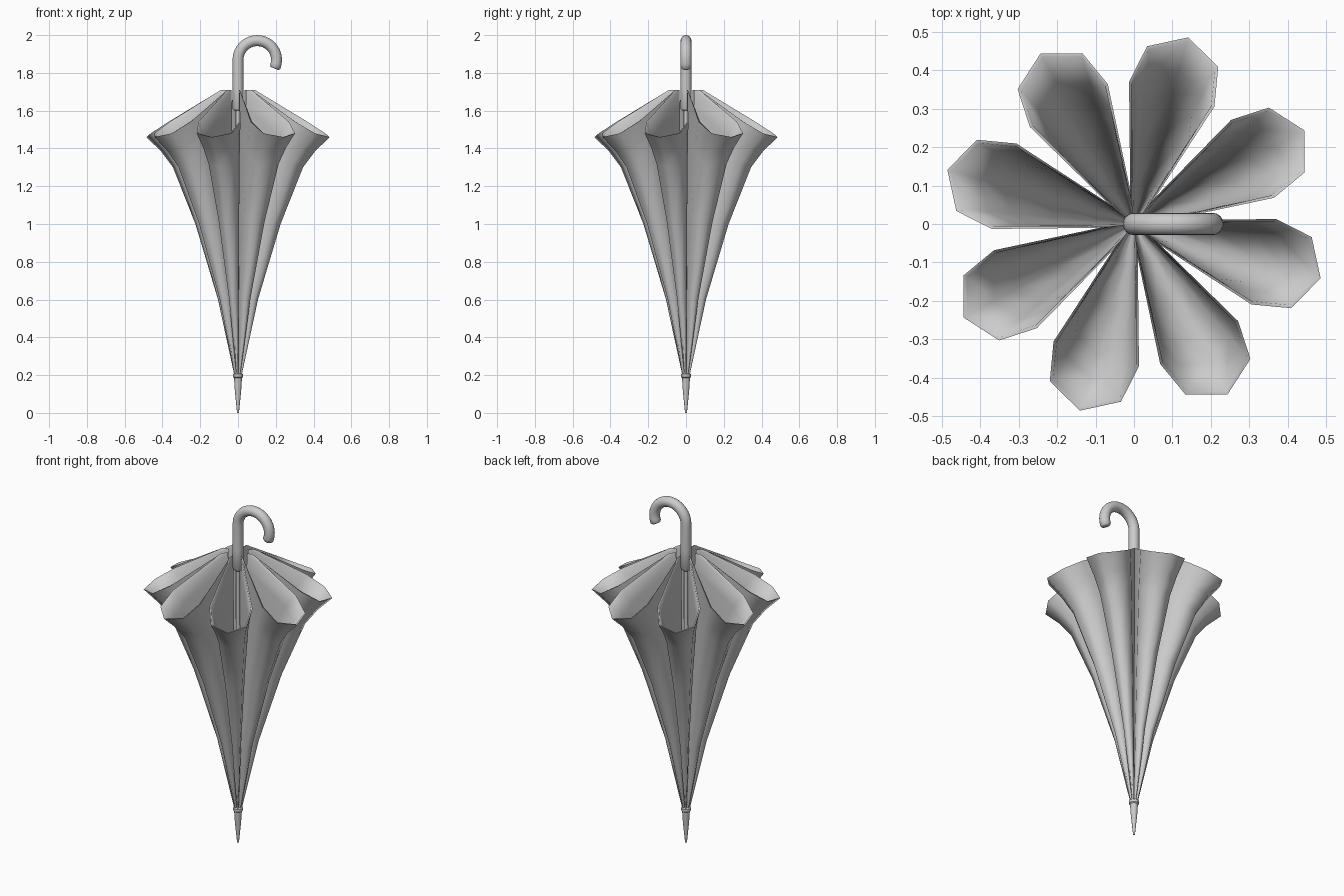
import bpy, bmesh, math
from mathutils import Vector

cube = bpy.data.objects.get("Cube")
if cube:
    bpy.data.objects.remove(cube)

grey = bpy.data.materials.new("plain_grey")
grey.use_nodes = True
COLOUR = (0.6, 0.6, 0.6, 1)
grey.diffuse_color = COLOUR
grey.node_tree.nodes["Principled BSDF"].inputs["Base Color"].default_value = COLOUR


def finish(name, bm, angle):
    """Turn a bmesh into a smooth-shaded object."""
    bmesh.ops.recalc_face_normals(bm, faces=bm.faces)
    mesh = bpy.data.meshes.new(name)
    bm.to_mesh(mesh)
    bm.free()
    mesh.materials.append(grey)
    obj = bpy.data.objects.new(name, mesh)
    bpy.context.collection.objects.link(obj)
    bpy.ops.object.select_all(action='DESELECT')
    obj.select_set(True)
    bpy.context.view_layer.objects.active = obj
    bpy.ops.object.shade_smooth_by_angle(angle=math.radians(angle))
    return obj


def bridge(bm, a, b):
    """Join two closed loops of equal length with quads."""
    n = len(a)
    for i in range(n):
        bm.faces.new((a[i], a[(i + 1) % n], b[(i + 1) % n], b[i]))


def turned(name, profile, sides=16):
    """Solid of revolution from (radius, height) points."""
    bm = bmesh.new()
    loops = [[bm.verts.new((r * math.cos(k * math.tau / sides),
                            r * math.sin(k * math.tau / sides), z))
              for k in range(sides)] for r, z in profile]
    for a, b in zip(loops, loops[1:]):
        bridge(bm, a, b)
    bm.faces.new(loops[0])
    bm.faces.new(loops[-1])
    return finish(name, bm, 40)


# Canopy: eight scalloped folds, each with a tip, two shoulders, two sides and a valley
LOBES = 8
FIRST = -16.2
# angle from lobe axis, rim radius, rim height, inner angle, inner radius
COLUMNS = [(-18.2, 0.37, 1.54, -17.0, 0.366),
           (-12, 0.463, 1.48, -11.4, 0.455),
           (0, 0.505, 1.46, 0, 0.495),
           (12, 0.463, 1.48, 11.4, 0.455),
           (18.2, 0.37, 1.54, 17.0, 0.366),
           (22.5, 0.09, 1.71, 22.5, 0.055)]
# fraction of height above the ferrule, fraction of rim radius for lobes and valleys
ROWS = [(0, 0.04, 0.13), (0.32, 0.22, 0.42), (0.635, 0.465, 0.7),
        (0.873, 0.71, 0.9), (0.94, 0.84, 0.95), (1, 1, 1)]
BASE = 0.2


def canopy_loop(bm, row, inner):
    height, lobe_scale, valley_scale = row
    loop = []
    for k in range(LOBES):
        for ang, rad, top, ang_in, rad_in in COLUMNS:
            scale = valley_scale if rad < 0.1 else lobe_scale
            a = math.radians(FIRST + k * 360 / LOBES + (ang_in if inner else ang))
            r = scale * (rad_in if inner else rad)
            loop.append(bm.verts.new((r * math.cos(a), r * math.sin(a),
                                      BASE + height * (top - BASE))))
    return loop


bm = bmesh.new()
outside = [canopy_loop(bm, row, False) for row in ROWS]
inside = [canopy_loop(bm, row, True) for row in ROWS]
sheet = outside + inside[::-1]
for a, b in zip(sheet, sheet[1:] + sheet[:1]):
    bridge(bm, a, b)
finish("canopy", bm, 70)

# Ferrule and shaft
turned("ferrule", [(0.005, 0), (0.008, 0.03), (0.017, 0.12), (0.021, 0.185),
                   (0.027, 0.19), (0.027, 0.205), (0.012, 0.215)])
turned("shaft", [(0.012, 0.15), (0.012, 1.66)])

# Hooked handle: straight grip, then an arc that curls over, with a rounded end
HOOK, TUBE, SIDES = 0.102, 0.029, 16
centre = Vector((HOOK, 0, 1.869))
stations = [(Vector((0, 0, z)), math.pi, s) for z, s in
            ((1.6, 0.7), (1.61, 1), (1.72, 1))]
ARC, END = 18, math.radians(-22)
for i in range(ARC + 1):
    t = math.pi + (END - math.pi) * i / ARC
    stations.append((centre + HOOK * Vector((math.cos(t), 0, math.sin(t))), t, 1))
tip, t, _ = stations[-1]
stations.append((tip + 0.008 * Vector((math.sin(t), 0, -math.cos(t))), t, 0.75))

bm = bmesh.new()
loops = []
for point, t, scale in stations:
    out = Vector((math.cos(t), 0, math.sin(t)))
    loops.append([bm.verts.new(point + TUBE * scale * (
        out * math.cos(k * math.tau / SIDES)
        + Vector((0, 1, 0)) * math.sin(k * math.tau / SIDES))) for k in range(SIDES)])
for a, b in zip(loops, loops[1:]):
    bridge(bm, a, b)
bm.faces.new(loops[0])
bm.faces.new(loops[-1])
finish("handle", bm, 50)
